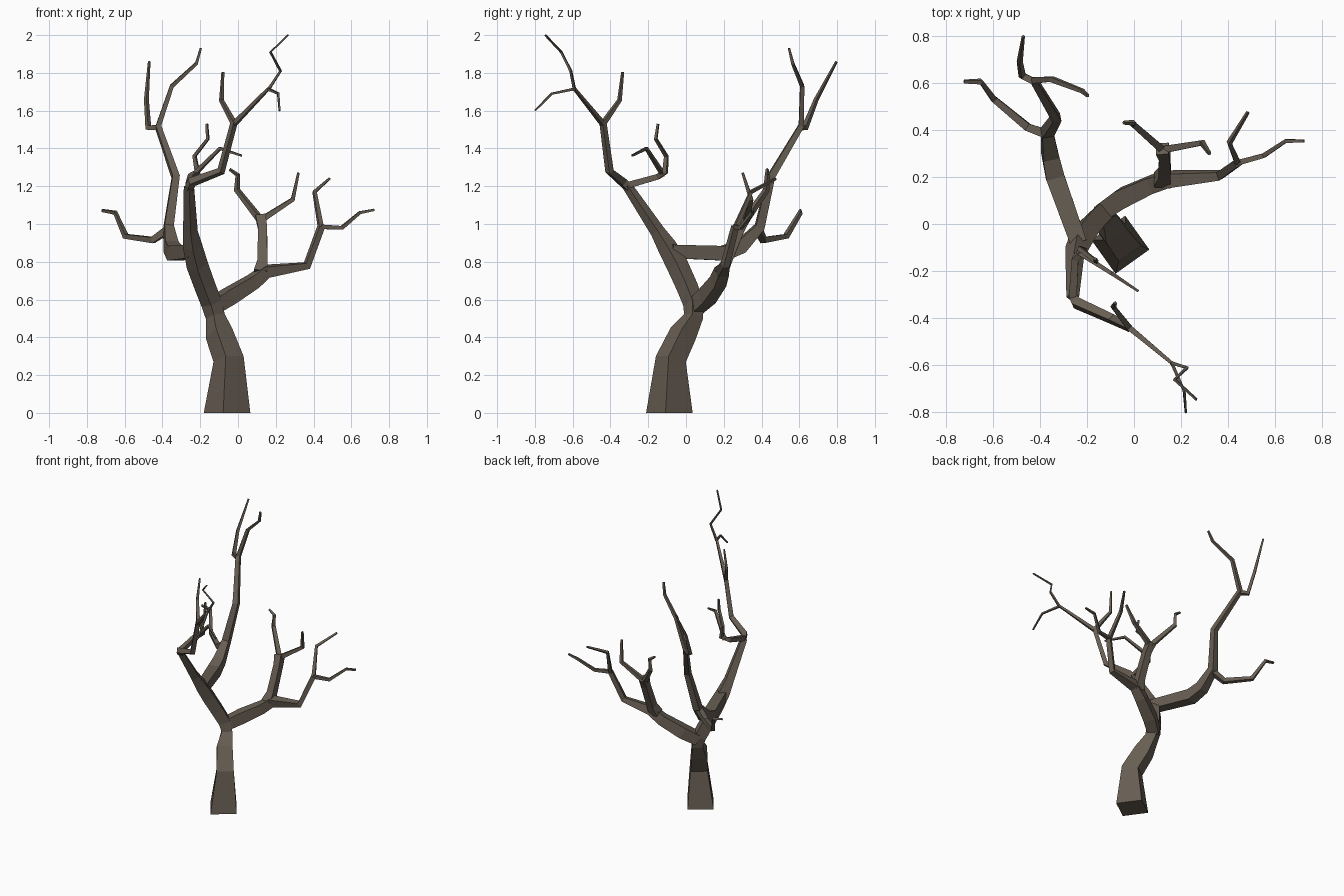
import bpy
import bmesh
import math
from mathutils import Vector

bark = bpy.data.materials.new("bark")
bark.diffuse_color = (0.135, 0.11, 0.085, 1)


def limb(name, pts, r0, r1, ref=None, radii=None):
    """Four-sided tapering tube through pts; ref points towards one corner."""
    p = [Vector(q) for q in pts]
    n = len(p)
    # taper evenly from r0 to r1 unless radii are given
    rad = radii or [r0 + (r1 - r0) * i / (n - 1) for i in range(n)]
    seg = [(p[i + 1] - p[i]).normalized() for i in range(n - 1)]
    tan = [seg[0]] + [(seg[i] + seg[i + 1]).normalized() for i in range(n - 2)] + [seg[-1]]
    if p[0].z == 0:
        tan[0] = Vector((0, 0, 1))
    # default: faces level with the ground
    if ref is None:
        side = tan[0].cross(Vector((0, 0, 1))).normalized()
        u = side + side.cross(tan[0])
    else:
        u = Vector(ref)
    bm = bmesh.new()
    prev = None
    for i in range(n):
        if i:
            u = tan[i - 1].rotation_difference(tan[i]) @ u
        u = (u - tan[i] * u.dot(tan[i])).normalized()
        v = tan[i].cross(u)
        ring = [bm.verts.new(p[i] + rad[i] * (math.cos(k * math.pi / 2) * u + math.sin(k * math.pi / 2) * v))
                for k in range(4)]
        if prev:
            for k in range(4):
                m = (k + 1) % 4
                bm.faces.new((prev[k], prev[m], ring[m], ring[k]))
        else:
            bm.faces.new(ring[::-1])
        prev = ring
    bm.faces.new(prev)
    bmesh.ops.recalc_face_normals(bm, faces=bm.faces)
    me = bpy.data.meshes.new(name)
    bm.to_mesh(me)
    bm.free()
    me.materials.append(bark)
    ob = bpy.data.objects.new(name, me)
    bpy.context.collection.objects.link(ob)


# trunk carrying on into the front leader
limb("trunk",
     [(-.058, -.088, 0), (-.05, -.08, .285), (-.10, -.015, .42), (-.12, .04, .51),
      (-.14, .04, .58), (-.175, .005, .67), (-.215, -.045, .78), (-.24, -.10, .88),
      (-.252, -.15, .96), (-.26, -.31, 1.2)], 0, 0, (.12, -.02, 0),
     [.125, .082, .075, .052, .056, .057, .058, .052, .039, .027])

# front leader top with its twigs
limb("front_branch", [(-.26, -.305, 1.19), (-.245, -.335, 1.222), (-.09, -.405, 1.28), (-.02, -.44, 1.54)],
     0, 0, None, [.024, .028, .023, .019])
limb("front_twig_inner", [(-.02, -.44, 1.53), (-.088, -.352, 1.655), (-.08, -.335, 1.805)], .018, .008)
limb("front_twig_outer", [(-.02, -.44, 1.53), (.16, -.59, 1.715)], .017, .01)
limb("front_tip_high", [(.16, -.59, 1.71), (.225, -.61, 1.81), (.172, -.66, 1.91), (.265, -.745, 2.0)], .01, .006)
limb("front_tip_low", [(.16, -.59, 1.715), (.213, -.71, 1.69), (.22, -.8, 1.6)], .01, .006)
limb("inner_branch", [(-.26, -.31, 1.205), (-.25, -.15, 1.25), (-.215, -.11, 1.275), (-.23, -.105, 1.36),
                      (-.16, -.16, 1.45), (-.165, -.148, 1.53)], 0, 0, None,
     [.024, .021, .019, .013, .011, .008])
limb("inner_twig", [(-.235, -.12, 1.26), (-.095, -.21, 1.40), (.018, -.285, 1.362)], .016, .007)

# right branch with its twigs
limb("right_branch", [(-.135, .05, .56), (-.05, .11, .615), (.08, .17, .695), (.15, .19, .75),
                      (.365, .207, .78), (.44, .26, .985)], 0, 0, None,
     [.053, .058, .05, .044, .026, .022])
limb("right_twig_up", [(.44, .26, .975), (.405, .345, 1.17), (.484, .475, 1.24)], .018, .008)
limb("right_twig_out", [(.44, .26, .985), (.55, .29, .98), (.645, .353, 1.06), (.722, .352, 1.075)], .017, .008)
limb("right_upright", [(.12, .185, .74), (.13, .215, .80), (.13, .29, .98), (.12, .32, 1.04)], 0, 0, (1, 1, 0),
     [.05, .037, .034, .038])
limb("upright_twig_left", [(.12, .315, 1.02), (-.005, .425, 1.18), (-.002, .43, 1.26), (-.045, .43, 1.29)], .022, .008)
limb("upright_twig_right", [(.12, .315, 1.02), (.29, .345, 1.13), (.32, .3, 1.27)], .022, .009)

# back branch with its twigs
limb("back_branch", [(-.235, -.08, .855), (-.335, .2, .845), (-.355, .29, .88), (-.368, .39, .985),
                     (-.33, .45, 1.25), (-.425, .61, 1.52)], 0, 0, None,
     [.05, .056, .05, .035, .027, .02])
limb("back_twig_left", [(-.365, .38, .975), (-.45, .41, .915), (-.595, .53, .935), (-.65, .605, 1.06),
                        (-.722, .605, 1.072)], .028, .009)
limb("back_tip_left", [(-.425, .605, 1.51), (-.475, .63, 1.51), (-.485, .69, 1.66), (-.47, .797, 1.86)],
     0, 0, None, [.02, .019, .013, .007])
limb("back_tip_right", [(-.425, .61, 1.51), (-.35, .615, 1.73), (-.22, .565, 1.85), (-.197, .545, 1.93)], .019, .008)
